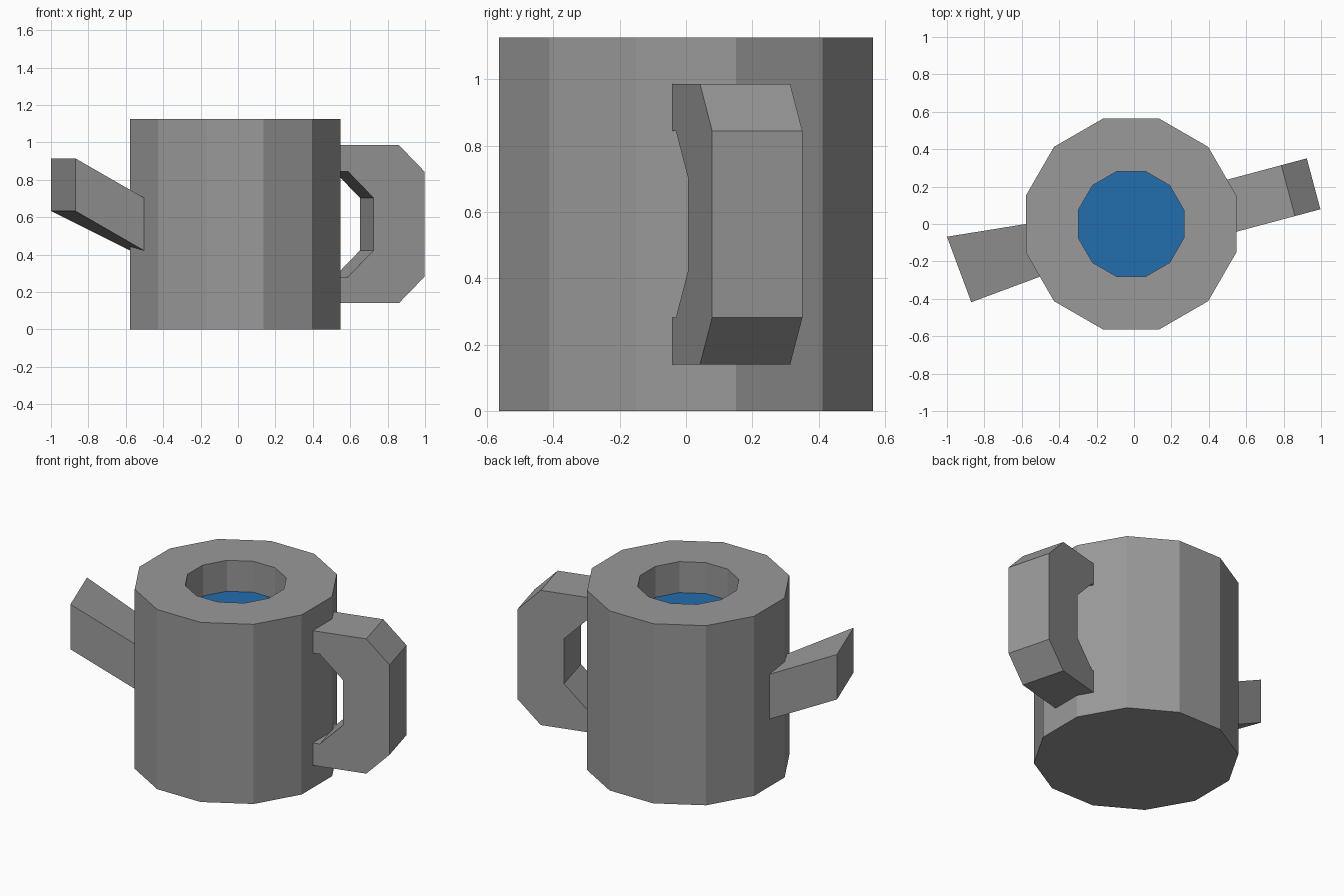
import bpy, bmesh, math
from mathutils import Matrix, Vector

if "Cube" in bpy.data.objects:
    bpy.data.objects.remove(bpy.data.objects["Cube"])

U = 0.1408          # base module of the design
CX = -0.0155        # body axis
SIDES = 12


def material(name, rgb):
    m = bpy.data.materials.new(name)
    m.diffuse_color = (*rgb, 1)
    m.use_nodes = True
    m.node_tree.nodes["Principled BSDF"].inputs["Base Color"].default_value = m.diffuse_color
    return m


GREY = material("grey metal", (0.32, 0.32, 0.32))
BLUE = material("blue water", (0.016, 0.155, 0.42))


def finish(bm, name, mat, fix_normals=True):
    if fix_normals:
        bmesh.ops.recalc_face_normals(bm, faces=bm.faces)
    me = bpy.data.meshes.new(name)
    bm.to_mesh(me)
    bm.free()
    me.materials.append(mat)
    ob = bpy.data.objects.new(name, me)
    bpy.context.collection.objects.link(ob)
    return ob


def ring(bm, apothem, z):
    r = apothem / math.cos(math.pi / SIDES)
    angles = [2 * math.pi * (i + 0.5) / SIDES for i in range(SIDES)]
    return [bm.verts.new((CX + r * math.cos(a), r * math.sin(a), z)) for a in angles]


# Body: twelve-sided can with a thick rim around a shallow opening
WATER_Z = 0.932
bm = bmesh.new()
rings = [ring(bm, a, z) for a, z in
         ((4 * U, 0), (4 * U, 8 * U), (2 * U, 8 * U), (2 * U, WATER_Z - 0.005))]
for lo, hi in zip(rings, rings[1:]):
    for i in range(SIDES):
        j = (i + 1) % SIDES
        bm.faces.new((lo[i], lo[j], hi[j], hi[i]))
bm.faces.new(rings[0][::-1])
bm.faces.new(rings[-1])
finish(bm, "body", GREY)

# Water: surface inside the opening
bm = bmesh.new()
bm.faces.new(ring(bm, 2 * U, WATER_Z))
finish(bm, "water", BLUE, False)

# Handle: chamfered C profile, mirrored about mid height, extruded and turned 15 degrees
OUT, MID = 0.998, 4 * U
half = [(0.45, 3 * U), (OUT - U, 3 * U), (OUT, 2 * U)]
inner = [(OUT - 2 * U, U), (OUT - 3 * U, 2 * U), (0.45, 2 * U)]
profile = (half + [(u, -h) for u, h in reversed(half)]
           + [(u, -h) for u, h in reversed(inner)] + inner)
bm = bmesh.new()
face = bm.faces.new([bm.verts.new((u, -0.045 - U, MID + h)) for u, h in profile])
ext = bmesh.ops.extrude_face_region(bm, geom=[face])
bmesh.ops.translate(bm, vec=Vector((0, 2 * U, 0)),
                    verts=[g for g in ext["geom"] if isinstance(g, bmesh.types.BMVert)])
turn = Matrix.Translation((CX, 0, 0)) @ Matrix.Rotation(math.radians(15), 4, "Z")
bmesh.ops.transform(bm, matrix=turn, verts=bm.verts)
finish(bm, "handle", GREY)

# Spout: flaring bar rising outward from two body facets
plan = [(-0.578, 0.0, 3 * U), (-0.503, -0.2816, 3 * U),
        (-0.87, -0.418, 4.5 * U), (-1.0, -0.068, 4.5 * U)]
bm = bmesh.new()
face = bm.faces.new([bm.verts.new(p) for p in plan])
ext = bmesh.ops.extrude_face_region(bm, geom=[face])
bmesh.ops.translate(bm, vec=Vector((0, 0, 2 * U)),
                    verts=[g for g in ext["geom"] if isinstance(g, bmesh.types.BMVert)])
finish(bm, "spout", GREY)
